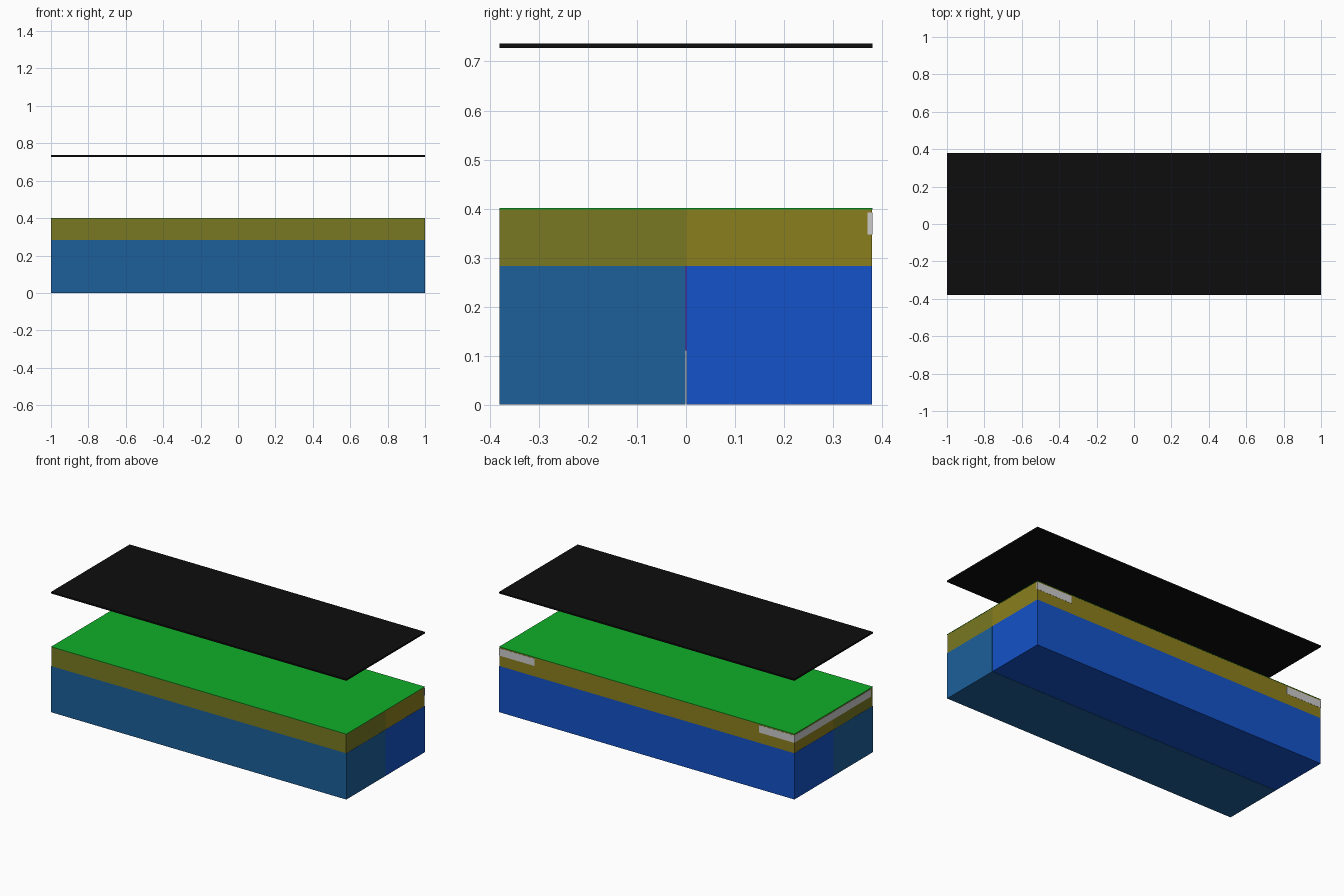
import bpy

if "Cube" in bpy.data.objects:
    bpy.data.objects.remove(bpy.data.objects["Cube"])


def material(name, rgb):
    m = bpy.data.materials.new(name)
    m.diffuse_color = (*rgb, 1)
    m.use_nodes = True
    m.node_tree.nodes["Principled BSDF"].inputs["Base Color"].default_value = m.diffuse_color
    return m


def box(name, x, y, z, mat=None):
    """Box from (min, max) pairs on each axis."""
    bpy.ops.mesh.primitive_cube_add(
        size=1, location=[(a + b) / 2 for a, b in (x, y, z)])
    ob = bpy.context.object
    ob.name = name
    ob.scale = [b - a for a, b in (x, y, z)]
    bpy.ops.object.transform_apply(location=False, rotation=False, scale=True)
    if mat:
        ob.data.materials.append(mat)
    return ob


teal = material("teal", (0.012, 0.115, 0.33))
blue = material("blue", (0.007, 0.085, 0.58))
olive = material("olive", (0.19, 0.19, 0.016))
ochre = material("ochre", (0.26, 0.21, 0.013))
green = material("green", (0.005, 0.43, 0.022))
purple = material("purple", (0.12, 0.005, 0.2))
black = material("black", (0.004, 0.004, 0.004))

W, D = 1.0, 0.38
FULL = (-W, W)

# Front and back halves: a tall base block with two thinner layers on it
for side, y, base, layer in (("front", (-D, -0.001), teal, olive),
                             ("back", (0.001, D - 0.001), blue, ochre)):
    box(side + "_base", FULL, y, (0, 0.283), base)
    y = (y[0], 0) if side == "front" else (0, y[1])
    box(side + "_lower_layer", (-W + 0.001, W - 0.001), y, (0.283, 0.342), layer)
    box(side + "_upper_layer", (-W + 0.001, W - 0.001), y, (0.342, 0.398), layer)

# Thin divider between the halves
box("divider", (-W + 0.001, W - 0.001), (-0.001, 0.001), (0.11, 0.283), purple)

# Grey strips on the left end and at both back corners
box("left_strip", (-W, -W + 0.01), (-D + 0.02, D), (0.347, 0.392))
for side, x in (("left", (-W, -0.76)), ("right", (0.76, W))):
    box(side + "_back_strip", x, (D - 0.01, D), (0.347, 0.392))

# Green top sheet and the raised black panel
box("top_sheet", FULL, (-D, D), (0.398, 0.401), green)
box("raised_panel", FULL, (-D, D), (0.727, 0.737), black)
